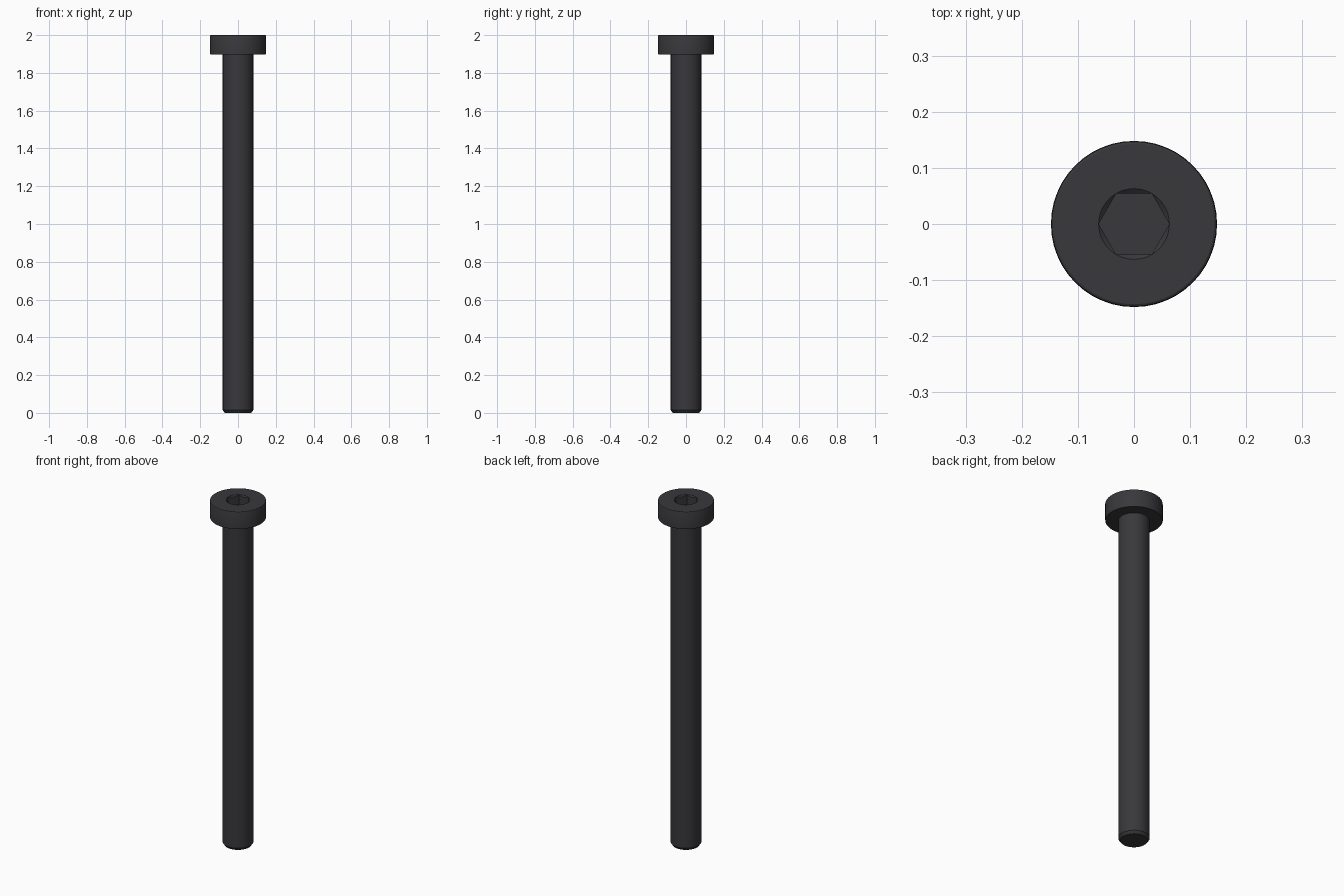
import bpy, bmesh, math

if "Cube" in bpy.data.objects:
    bpy.data.objects.remove(bpy.data.objects["Cube"])

N = 48            # segments around, a multiple of 6
TOP = 2.0
SOCKET_R = 0.063  # socket corner radius


def circle(r, z):
    return [(r * math.cos(2 * math.pi * i / N), r * math.sin(2 * math.pi * i / N), z) for i in range(N)]


def hexagon(z=None):
    # Hexagon ring; with no z it follows the conical countersink of the socket mouth
    pts = []
    for i in range(N):
        a = 2 * math.pi * i / N
        r = SOCKET_R * math.cos(math.pi / 6) / math.cos(a % (math.pi / 3) - math.pi / 6)
        h = TOP - (SOCKET_R - r) * 0.8 if z is None else z
        pts.append((r * math.cos(a), r * math.sin(a), h))
    return pts


def loft(name, rings):
    bm = bmesh.new()
    loops = [[bm.verts.new(p) for p in ring] for ring in rings]
    for a, b in zip(loops, loops[1:]):
        for i in range(N):
            j = (i + 1) % N
            bm.faces.new((a[i], a[j], b[j], b[i]))
    bm.faces.new(loops[0][::-1])
    bm.faces.new(loops[-1])
    bmesh.ops.remove_doubles(bm, verts=bm.verts, dist=1e-5)
    bmesh.ops.recalc_face_normals(bm, faces=bm.faces)
    me = bpy.data.meshes.new(name)
    bm.to_mesh(me)
    bm.free()
    ob = bpy.data.objects.new(name, me)
    bpy.context.collection.objects.link(ob)
    mat = bpy.data.materials.new("black_steel")
    mat.diffuse_color = (0.04, 0.04, 0.045, 1)
    mat.use_nodes = True
    mat.node_tree.nodes["Principled BSDF"].inputs["Base Color"].default_value = mat.diffuse_color
    me.materials.append(mat)
    bpy.context.view_layer.objects.active = ob
    ob.select_set(True)
    bpy.ops.object.shade_smooth_by_angle(angle=math.radians(25))
    return ob


# Chamfered shank, cylindrical head with eased rim, countersunk hex socket
loft("socket_screw", [
    circle(0.070, 0.0), circle(0.081, 0.015),
    circle(0.081, 1.898),
    circle(0.146, 1.898), circle(0.148, 1.901),
    circle(0.148, 1.994), circle(0.1465, 1.998), circle(0.143, TOP),
    circle(SOCKET_R, TOP), hexagon(), hexagon(1.945),
])
